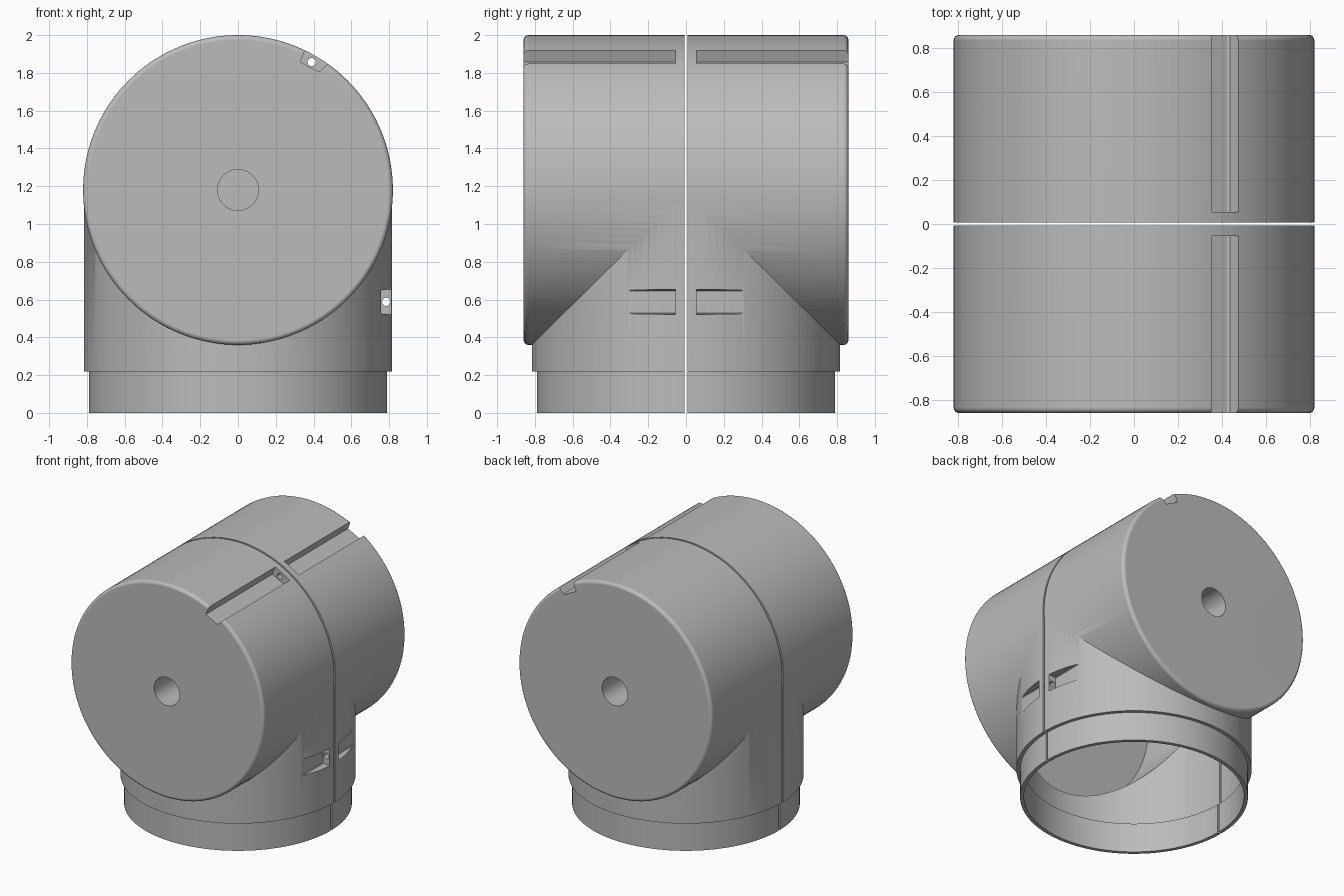
import bpy, bmesh, math
from mathutils import Matrix, Vector

if "Cube" in bpy.data.objects:
    bpy.data.objects.remove(bpy.data.objects["Cube"], do_unlink=True)

AXIS_Z = 1.18    # height of the horizontal barrel's axis
GAP = 0.007      # half the width of the split
SEGMENTS = 144

grey = bpy.data.materials.new("plain grey")
grey.use_nodes = True
grey.diffuse_color = (0.5, 0.5, 0.5, 1)
grey.node_tree.nodes["Principled BSDF"].inputs["Base Color"].default_value = (0.5, 0.5, 0.5, 1)


def finish(name, bm):
    bmesh.ops.recalc_face_normals(bm, faces=bm.faces[:])
    mesh = bpy.data.meshes.new(name)
    bm.to_mesh(mesh)
    bm.free()
    mesh.materials.append(grey)
    obj = bpy.data.objects.new(name, mesh)
    bpy.context.collection.objects.link(obj)
    return obj


def upright(name, radius, z0, z1):
    """Cylinder standing along z."""
    bm = bmesh.new()
    bmesh.ops.create_cone(bm, cap_ends=True, segments=SEGMENTS, radius1=radius, radius2=radius,
                          depth=z1 - z0, matrix=Matrix.Translation((0, 0, (z0 + z1) / 2)))
    return finish(name, bm)


def lying(name, radius, y0, y1, x=0, z=AXIS_Z, segments=SEGMENTS, rounding=0):
    """Cylinder lying along y, with an optional rounded rim at its front end."""
    bm = bmesh.new()
    turn = Matrix.Translation((x, (y0 + y1) / 2, z)) @ Matrix.Rotation(math.pi / 2, 4, "X")
    bmesh.ops.create_cone(bm, cap_ends=True, segments=segments, radius1=radius, radius2=radius,
                          depth=y1 - y0, matrix=turn)
    if rounding:
        rim = [e for e in bm.edges if all(abs(v.co.y - y0) < 1e-4 for v in e.verts)]
        bmesh.ops.bevel(bm, geom=rim, offset=rounding, segments=4, profile=0.5, affect="EDGES")
    return finish(name, bm)


def prism(name, profile, y0, y1):
    """Outline in x and z, extruded along y."""
    bm = bmesh.new()
    face = bm.faces.new([bm.verts.new((x, y0, z)) for x, z in profile])
    made = bmesh.ops.extrude_face_region(bm, geom=[face])
    moved = [g for g in made["geom"] if isinstance(g, bmesh.types.BMVert)]
    bmesh.ops.translate(bm, verts=moved, vec=Vector((0, y1 - y0, 0)))
    return finish(name, bm)


def combine(target, tool, operation):
    mod = target.modifiers.new("combine", "BOOLEAN")
    mod.operation = operation
    mod.solver = "EXACT"
    mod.object = tool
    bpy.context.view_layer.objects.active = target
    bpy.ops.object.modifier_apply(modifier=mod.name)
    bpy.data.objects.remove(tool, do_unlink=True)


def rectangle(x0, x1, z0, z1):
    return [(x0, z0), (x1, z0), (x1, z1), (x0, z1)]


# Outer form: barrel, upright neck and narrower collar
front = lying("front_half", 0.82, -0.86, 0.2, rounding=0.025)
combine(front, upright("neck", 0.816, 0.22, AXIS_Z), "UNION")
combine(front, upright("collar", 0.79, 0, 0.5), "UNION")

# Hollow inside, leaving solid backing behind the recesses and the centre socket
cavity = lying("cavity", 0.79, -0.79, 0.3)
combine(cavity, upright("neck_bore", 0.78, 0.225, AXIS_Z), "UNION")
combine(cavity, upright("collar_bore", 0.763, -0.1, 0.5), "UNION")
combine(cavity, lying("socket_boss", 0.14, -0.9, -0.46), "DIFFERENCE")
combine(cavity, prism("groove_backing",
                      [(0.27, 1.845), (0.45, 1.755), (0.6, 1.95), (0.35, 2.05)], -1, 0.5), "DIFFERENCE")
combine(cavity, prism("pocket_backing", rectangle(0.725, 0.9, 0.49, 0.685), -0.36, 0.36), "DIFFERENCE")
combine(front, cavity, "DIFFERENCE")

# Bolt groove along the top and bolt pocket on the neck
combine(front, prism("groove", [(0.329, 1.857), (0.423, 1.809), (0.436, 1.81), (0.468, 1.841),
                                (0.54, 1.92), (0.374, 1.97)], -1, -0.055), "DIFFERENCE")
combine(front, prism("pocket", [(0.757, 0.53), (0.762, 0.525), (0.9, 0.515), (0.9, 0.66),
                                (0.762, 0.65), (0.757, 0.645)], -0.5, -0.055), "DIFFERENCE")

# Bolt holes through the webs, and the blind centre socket
for x, z in ((0.39, 1.857), (0.785, 0.588)):
    combine(front, lying("bolt_hole", 0.022, -0.12, 0.1, x, z, 24), "DIFFERENCE")
combine(front, lying("socket", 0.108, -1, -0.5, segments=48), "DIFFERENCE")

# Split along the middle, then mirror for the back
combine(front, prism("split", rectangle(-2, 2, -1, 3), -GAP, 2), "DIFFERENCE")
bm = bmesh.new()
bm.from_mesh(front.data)
bmesh.ops.scale(bm, vec=Vector((1, -1, 1)), verts=bm.verts[:])
bmesh.ops.reverse_faces(bm, faces=bm.faces[:])
back = finish("back_half", bm)

# Smooth curved walls with crisp edges
bpy.ops.object.select_all(action="DESELECT")
for half in (front, back):
    half.select_set(True)
bpy.context.view_layer.objects.active = front
bpy.ops.object.shade_smooth_by_angle(angle=math.radians(30))
for half in (front, back):
    half.modifiers.new("even normals", "WEIGHTED_NORMAL").keep_sharp = True
